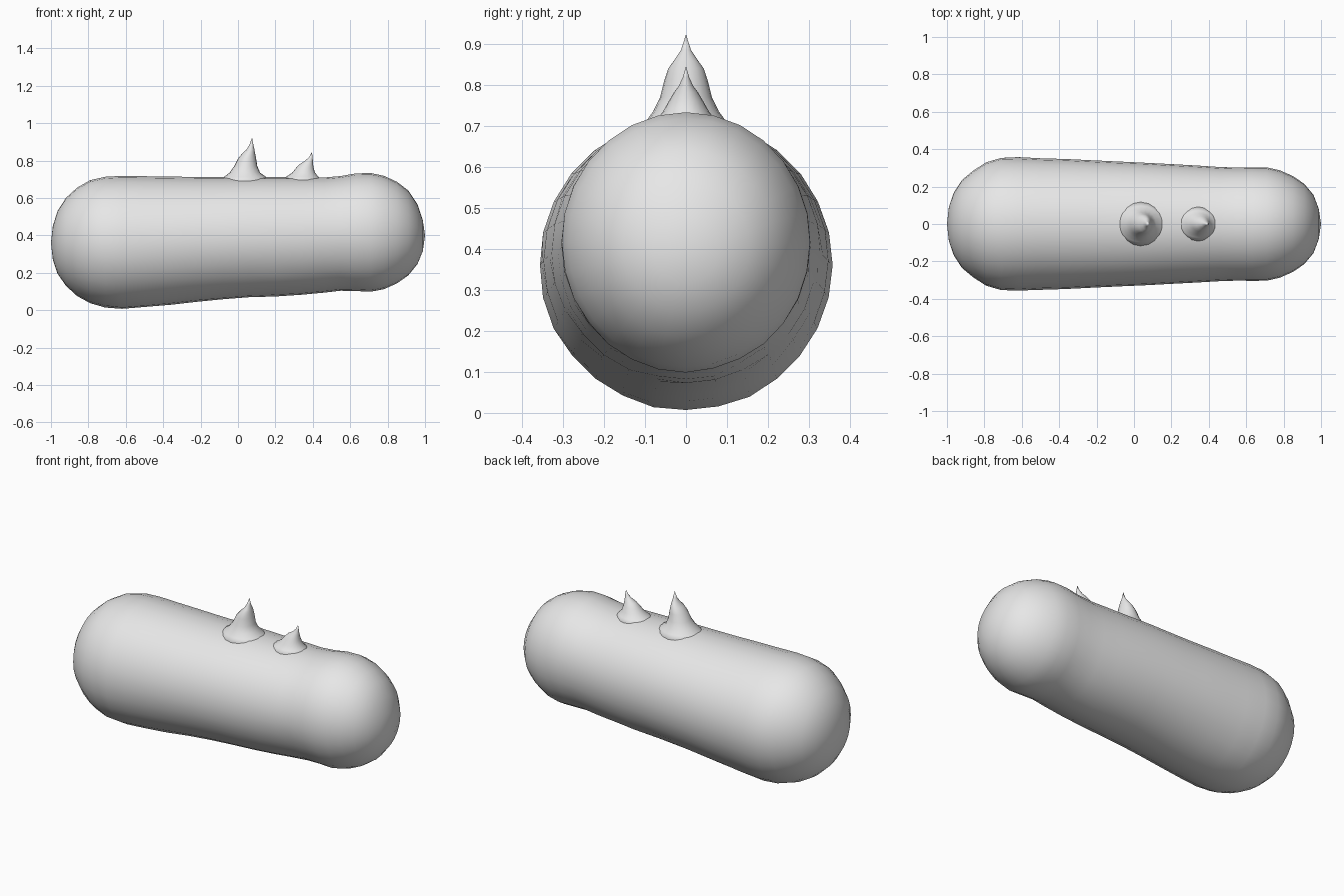
import bpy, bmesh, math, random

random.seed(3)
SIDES = 28

grey = bpy.data.materials.new("plain grey")
grey.diffuse_color = (0.8, 0.8, 0.8, 1)


def loft(name, rings, start, end):
    """Skin a list of point rings and close both ends (None leaves an end flat)."""
    bm = bmesh.new()
    loops = [[bm.verts.new(p) for p in ring] for ring in rings]
    n = len(loops[0])
    for a, b in zip(loops, loops[1:]):
        for i in range(n):
            j = (i + 1) % n
            bm.faces.new((a[i], a[j], b[j], b[i]))
    for loop, tip in ((loops[0], start), (loops[-1], end)):
        if tip is None:
            bm.faces.new(loop)
        else:
            v = bm.verts.new(tip)
            for i in range(n):
                bm.faces.new((loop[i], loop[(i + 1) % n], v))
    bmesh.ops.recalc_face_normals(bm, faces=bm.faces)
    for f in bm.faces:
        f.smooth = True
    mesh = bpy.data.meshes.new(name)
    bm.to_mesh(mesh)
    bm.free()
    mesh.materials.append(grey)
    obj = bpy.data.objects.new(name, mesh)
    bpy.context.collection.objects.link(obj)
    return obj


# Capsule body: x, top z, bottom z, half width
stations = [
    (-0.99, 0.45, 0.27, 0.09), (-0.965, 0.53, 0.195, 0.165),
    (-0.92, 0.60, 0.13, 0.235), (-0.86, 0.655, 0.075, 0.285),
    (-0.79, 0.695, 0.037, 0.33), (-0.71, 0.713, 0.012, 0.355),
    (-0.62, 0.718, 0.003, 0.358), (-0.50, 0.716, 0.013, 0.352),
    (-0.36, 0.714, 0.028, 0.348), (-0.22, 0.712, 0.043, 0.341),
    (-0.08, 0.712, 0.056, 0.335), (0.06, 0.713, 0.066, 0.329),
    (0.20, 0.711, 0.071, 0.321), (0.34, 0.711, 0.080, 0.313),
    (0.46, 0.709, 0.092, 0.306), (0.55, 0.717, 0.101, 0.303),
    (0.63, 0.731, 0.100, 0.305), (0.71, 0.733, 0.098, 0.304),
    (0.78, 0.718, 0.112, 0.287), (0.85, 0.686, 0.143, 0.256),
    (0.91, 0.640, 0.185, 0.215), (0.96, 0.565, 0.247, 0.155),
    (0.988, 0.48, 0.315, 0.08),
]
body_rings = []
for x, top, bottom, half in stations:
    ring = []
    for i in range(SIDES):
        a = 2 * math.pi * i / SIDES
        # slight lumps, strongest underneath
        k = 1 - random.uniform(0, 0.012) * (0.5 - 0.5 * math.sin(a)) * (abs(x) < 0.75)
        ring.append((x, half * k * math.cos(a),
                     (top + bottom) / 2 + (top - bottom) / 2 * k * math.sin(a)))
    body_rings.append(ring)
loft("body", body_rings, (-1, 0, 0.36), (1, 0, 0.40))


# Leaning flared spikes: z, left x, right x, half depth
def spike(name, levels, tip):
    rings = []
    for z, left, right, half in levels:
        rings.append([((left + right) / 2 + (right - left) / 2 * math.cos(t),
                       half * math.sin(t), z)
                      for t in (2 * math.pi * i / 20 for i in range(20))])
    loft(name, rings, None, tip)


spike("tall_spike", [
    (0.67, -0.12, 0.19, 0.135), (0.712, -0.075, 0.15, 0.097),
    (0.735, -0.045, 0.118, 0.08), (0.77, -0.02, 0.103, 0.063),
    (0.81, 0.0, 0.097, 0.053), (0.84, 0.025, 0.091, 0.043),
    (0.858, 0.045, 0.088, 0.03), (0.885, 0.062, 0.082, 0.012),
], (0.075, 0, 0.923))
spike("short_spike", [
    (0.68, 0.21, 0.47, 0.11), (0.712, 0.255, 0.43, 0.072),
    (0.735, 0.29, 0.412, 0.056), (0.76, 0.31, 0.404, 0.042),
    (0.782, 0.332, 0.401, 0.029), (0.798, 0.358, 0.40, 0.017),
    (0.818, 0.38, 0.399, 0.008),
], (0.395, 0, 0.845))
